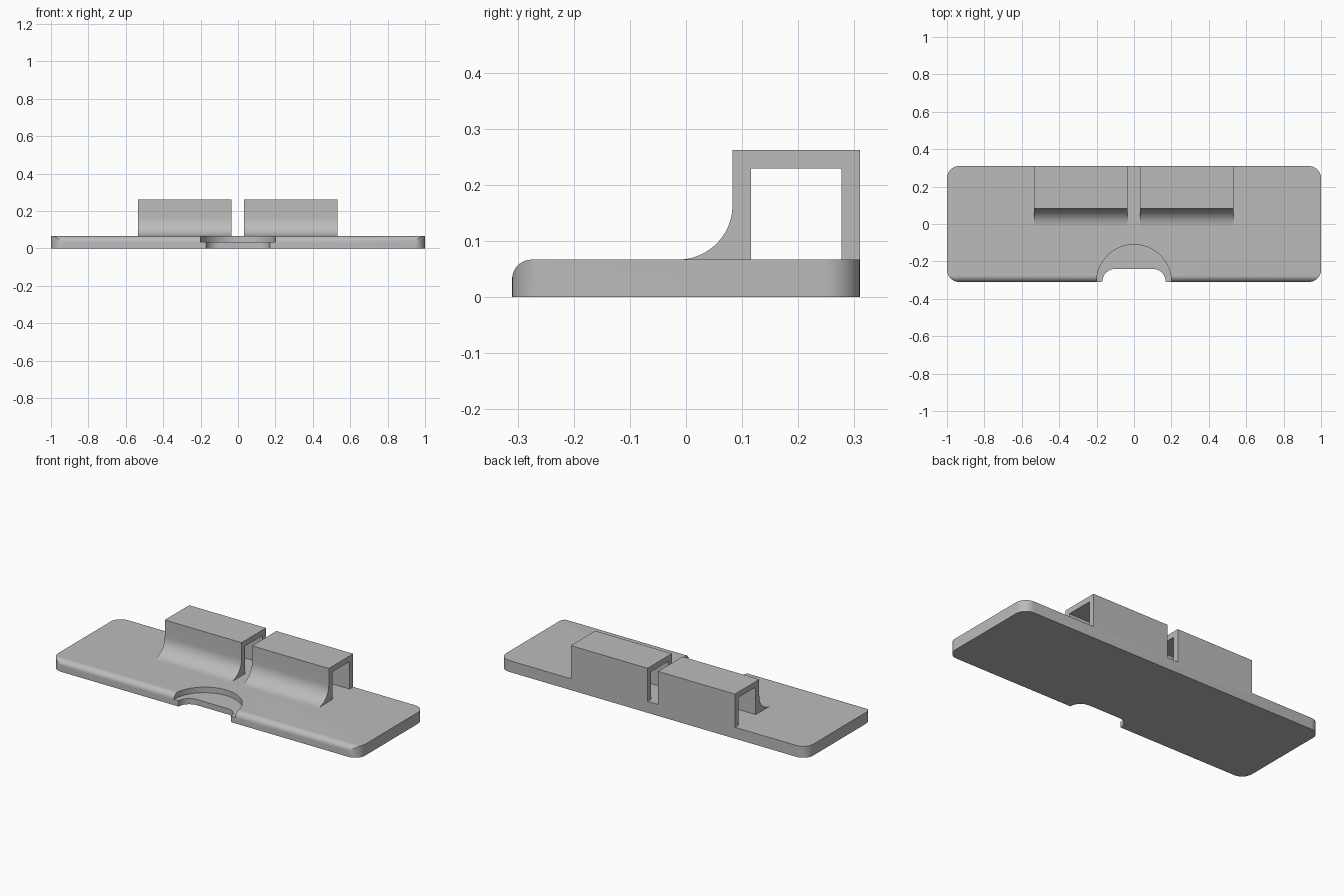
import bpy, bmesh
from math import sin, cos, pi
from mathutils import Vector

cube = bpy.data.objects.get("Cube")
if cube:
    bpy.data.objects.remove(cube, do_unlink=True)

grey = bpy.data.materials.new("plain grey")
grey.use_nodes = True
COLOUR = (0.5, 0.5, 0.5, 1)
grey.diffuse_color = COLOUR
grey.node_tree.nodes["Principled BSDF"].inputs["Base Color"].default_value = COLOUR

W, D, T = 1.0, 0.31, 0.067      # plate half width, half depth, thickness


def arc(cx, cy, r, start, end, n=10):
    """Points on a circular arc, angles in quarter turns."""
    angles = [(start + (end - start) * i / n) * pi / 2 for i in range(n + 1)]
    return [(cx + r * cos(a), cy + r * sin(a)) for a in angles]


def prism(name, outline, low, high, axis="z"):
    """Extrude an outline along z (outline in x, y) or along x (outline in y, z)."""
    bm = bmesh.new()
    place = (lambda a, b: (a, b, low)) if axis == "z" else (lambda a, b: (low, a, b))
    face = bm.faces.new([bm.verts.new(place(a, b)) for a, b in outline])
    top = bmesh.ops.extrude_face_region(bm, geom=[face])["geom"]
    shift = Vector((0, 0, high - low)) if axis == "z" else Vector((high - low, 0, 0))
    bmesh.ops.translate(bm, vec=shift, verts=[v for v in top if isinstance(v, bmesh.types.BMVert)])
    bmesh.ops.recalc_face_normals(bm, faces=bm.faces)
    mesh = bpy.data.meshes.new(name)
    bm.to_mesh(mesh)
    bm.free()
    mesh.materials.append(grey)
    ob = bpy.data.objects.new(name, mesh)
    bpy.context.collection.objects.link(ob)
    return ob


def select(ob):
    bpy.ops.object.select_all(action="DESELECT")
    ob.select_set(True)
    bpy.context.view_layer.objects.active = ob


def combine(ob, cutter, operation):
    """Apply a boolean and discard the cutter."""
    mod = ob.modifiers.new("cut", "BOOLEAN")
    mod.operation, mod.object, mod.solver = operation, cutter, "EXACT"
    select(ob)
    bpy.ops.object.modifier_apply(modifier=mod.name)
    bpy.data.objects.remove(cutter, do_unlink=True)


def smooth(ob):
    select(ob)
    bpy.ops.object.shade_smooth_by_angle(angle=pi / 6)


# Base plate with rounded corners
R = 0.065
plate = prism("base_plate",
              arc(W - R, D - R, R, 0, 1) + arc(R - W, D - R, R, 1, 2)
              + arc(R - W, R - D, R, 2, 3) + arc(W - R, R - D, R, 3, 4), 0, T)

# Rounded upper front edge
F = 0.035
combine(plate, prism("edge_shape", [(-D, -0.1), (D + 0.1, -0.1), (D + 0.1, T)]
                     + arc(F - D, T - F, F, 1, 2), -1.1, 1.1, "x"), "INTERSECT")

# Half-round recess in the upper half of the front edge
combine(plate, prism("recess_shape", arc(0, -D, 0.2, 0, 2, 32) + [(-0.2, -0.4), (0.2, -0.4)],
                     0.034, 0.2), "DIFFERENCE")

# Narrower notch right through the plate
N = 0.07
combine(plate, prism("notch_shape", arc(0.17 - N, -0.24 - N, N, 0, 1) + arc(N - 0.17, -0.24 - N, N, 1, 2)
                     + [(-0.17, -0.4), (0.17, -0.4)], -0.1, 0.2), "DIFFERENCE")
smooth(plate)

# Pair of open-ended channels, each with a curved foot
FOOT = 0.097
FRONT, TOP, WALL = 0.083, 0.262, 0.033
section = arc(FRONT - FOOT, T + FOOT, FOOT, 3, 4, 12) + [
    (FRONT, TOP), (D, TOP), (D, T), (D - WALL, T),
    (D - WALL, TOP - WALL), (FRONT + WALL, TOP - WALL), (FRONT + WALL, T)]
for name, low, high in (("right_channel", -0.535, -0.035), ("left_channel", 0.033, 0.533)):
    smooth(prism(name, section, low, high, "x"))
